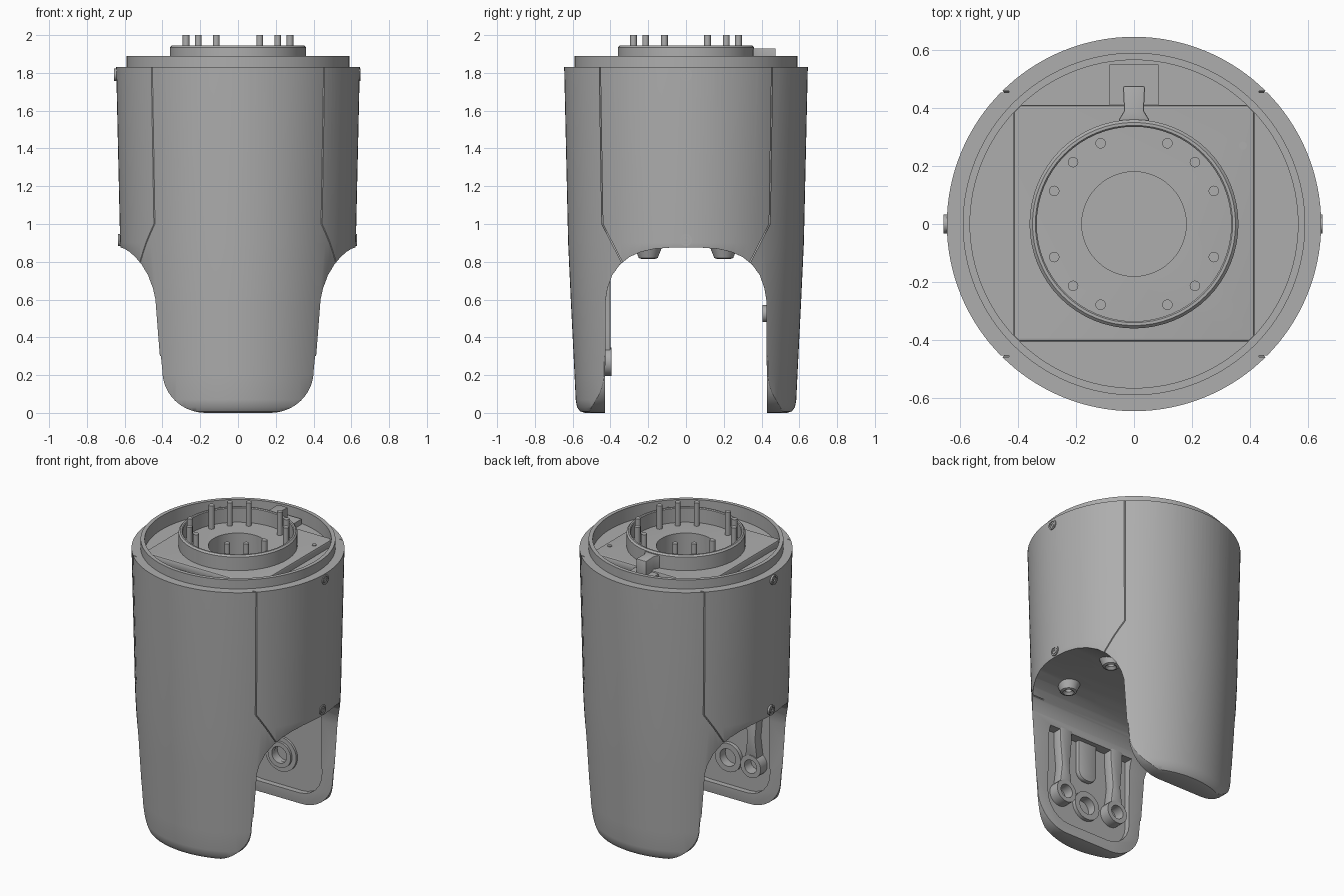
import bpy, bmesh, math
from mathutils import Matrix

old = bpy.data.objects.get("Cube")
if old:
    bpy.data.objects.remove(old, do_unlink=True)

grey = bpy.data.materials.new("mid grey")
grey.use_nodes = True
COLOUR = (0.42, 0.42, 0.42, 1)
grey.diffuse_color = COLOUR
grey.node_tree.nodes["Principled BSDF"].inputs["Base Color"].default_value = COLOUR


def finish(name, bm):
    bmesh.ops.remove_doubles(bm, verts=bm.verts, dist=1e-5)
    bmesh.ops.recalc_face_normals(bm, faces=bm.faces)
    mesh = bpy.data.meshes.new(name)
    bm.to_mesh(mesh)
    bm.free()
    mesh.materials.append(grey)
    ob = bpy.data.objects.new(name, mesh)
    bpy.context.collection.objects.link(ob)
    return ob


def lathe(name, profile, steps=32, axis="Z", at=(0, 0, 0)):
    """Spin a closed (radius, height) profile, then point it along an axis."""
    bm = bmesh.new()
    vs = [bm.verts.new((r, 0, h)) for r, h in profile]
    edges = [bm.edges.new((vs[i], vs[(i + 1) % len(vs)])) for i in range(len(vs))
             if profile[i][0] or profile[(i + 1) % len(vs)][0]]
    bmesh.ops.spin(bm, geom=vs + edges, cent=(0, 0, 0), axis=(0, 0, 1),
                   angle=math.tau, steps=steps, use_merge=True)
    turn = {"Z": Matrix(), "X": Matrix.Rotation(math.pi / 2, 4, "Y"),
            "Y": Matrix.Rotation(-math.pi / 2, 4, "X")}[axis]
    bm.transform(Matrix.Translation(at) @ turn)
    return finish(name, bm)


def disc(name, r, a, b, **kw):
    return lathe(name, [(0, a), (r, a), (r, b), (0, b)], **kw)


def ring(name, r, hole, a, b, **kw):
    return lathe(name, [(hole, a), (r, a), (r, b), (hole, b)], **kw)


def prism(name, pts, axis, a, b):
    """Extrude a flat outline along an axis from a to b."""
    place = {"X": lambda p: (a, p[0], p[1]), "Y": lambda p: (p[0], a, p[1]),
             "Z": lambda p: (p[0], p[1], a)}[axis]
    bm = bmesh.new()
    face = bm.faces.new([bm.verts.new(place(p)) for p in pts])
    moved = bmesh.ops.extrude_face_region(bm, geom=[face])["geom"]
    step = [(b - a) * (axis == c) for c in "XYZ"]
    bmesh.ops.translate(bm, vec=step, verts=[v for v in moved if isinstance(v, bmesh.types.BMVert)])
    return finish(name, bm)


def apply(ob, kind, **settings):
    mod = ob.modifiers.new(kind, kind)
    for key, value in settings.items():
        setattr(mod, key, value)
    bpy.context.view_layer.objects.active = ob
    bpy.ops.object.modifier_apply(modifier=mod.name)


def cut(ob, tool, operation="DIFFERENCE"):
    apply(ob, "BOOLEAN", object=tool, operation=operation, solver="EXACT")
    bpy.data.objects.remove(tool, do_unlink=True)


def soften(ob, width, segments=2):
    apply(ob, "BEVEL", width=width, segments=segments, limit_method="ANGLE",
          angle_limit=math.radians(40))


def mirrored(half):
    return half + [(-x, z) for x, z in reversed(half) if x]


def rounded(w, z0, z1, r, n=6):
    """Rectangle outline, half width w, with rounded lower corners."""
    arc = [(w - r + r * math.sin(t), z0 + r - r * math.cos(t))
           for t in (math.pi / 2 * i / n for i in range(n + 1))]
    return mirrored(arc + [(w, z1)])


# Body: tapered solid, arched slot through it, rounded leg ends
body = lathe("body", [(0, 0), (.535, 0), (.56, .008), (.577, .03), (.584, .07), (.59, .2),
                      (.61, .6), (.624, .9), (.645, 1.83), (.645, 2), (0, 2)], steps=128)
arch = [(.43, -.1), (.425, .6), (.415, .66), (.39, .73), (.35, .785), (.3, .825),
        (.24, .852), (.17, .868), (.08, .875)]
cut(body, prism("slot", mirrored(arch), "X", -1, 1))
leg_end = [(.4 - .23 * (1 - math.cos(t)), .22 - .22 * math.sin(t))
           for t in (math.pi / 2 * i / 12 for i in range(12, -1, -1))]
cut(body, prism("outline", mirrored(leg_end + [(.408, .3), (.8, .3), (.8, 2.2)]), "Y", -1, 1), "INTERSECT")
soften(body, .018, 3)

# Stepped collar, sunken top and centre bore
cut(body, lathe("top_cut", [(0, 1.5), (.18, 1.5), (.18, 1.8), (.565, 1.8), (.565, 1.89),
                            (.59, 1.89), (.59, 1.83), (.8, 1.83), (.8, 2.2), (0, 2.2)], steps=128))

# Recess on the inner face of each leg, seams around each side panel
for s in (-1, 1):
    cut(body, prism("recess", rounded(.32, .07, .69, .17), "Y", s * .38, s * .465))
    cut(body, disc("socket", .06, .45, .5, axis="Y", at=(0, 0, .28)) if s > 0
        else disc("socket", .06, -.5, -.45, axis="Y", at=(0, 0, .26)))
    for t in (-1, 1):
        g = .003
        path = [(.457, 1.9), (.443, 1), (.335, .79)]
        seam = [(t * (y + g), z) for y, z in path] + [(t * (y - g), z) for y, z in reversed(path)]
        cut(body, prism("seam", seam, "X", s * .43, s * .75))

# Square top plate trimmed to the collar
plate = prism("top_plate", [(-.415, -.405), (.415, -.405), (.415, .41), (-.415, .41)], "Z", 1.79, 1.845)
soften(plate, .01)
cut(plate, disc("trim", .564, 1.7, 2, steps=128), "INTERSECT")
cut(plate, disc("bore", .18, 1.7, 2, steps=48))

# Raised ring with pins, key lug and alignment stud
lathe("top_ring", [(.335, 1.84), (.36, 1.84), (.36, 1.935), (.35, 1.945), (.34, 1.945), (.335, 1.94)], steps=64)
for sx in (-1, 1):
    for sy in (-1, 1):
        for x, y in ((.115, .278), (.21, .213), (.275, .114)):
            disc("pin", .018, 1.84, 2, steps=16, at=(sx * x, sy * y, 0))
disc("stud", .014, 1.84, 1.85, steps=16, at=(.375, .27, 0))
lug = prism("key_lug", [(-.055, .355), (.055, .355), (.034, .39), (.038, .475),
                        (-.038, .475), (-.034, .39)], "Z", 1.8, 1.93)
soften(lug, .006)
prism("lug_block", [(-.085, .41), (.085, .41), (.085, .55), (-.085, .55)], "Z", 1.79, 1.835)

# Side screws and ceiling bosses
for s in (-1, 1):
    for z, r in ((1.79, .644), (.915, .6245)):
        ring("screw_rim", .032, .022, -.012, .005, axis="X", at=(s * r, 0, z))
        ring("screw_head", .018, .008, -.012, .004, axis="X", at=(s * r, 0, z), steps=20)
    for t in (-1, 1):
        lathe("ceiling_boss", [(.02, .83), (.035, .815), (.05, .82), (.07, .87), (.02, .87)],
              at=(s * .35, t * .2, 0))

# Front leg fittings: two hanging straps with eyelets, middle tab and bearing
for s in (-1, 1):
    ring("eyelet", .075, .045, -.47, -.395, axis="Y", at=(s * .2, 0, .27))
    strap = prism("strap", [(s * .2 + x, z) for x, z in
                            mirrored([(.045, .33), (.03, .45), (.045, .62), (.045, .71)])], "Y", -.47, -.4)
    soften(strap, .008)
tab = prism("middle_tab", rounded(.07, .43, .71, .06), "Y", -.47, -.435)
soften(tab, .008)
ring("front_bearing", .095, .058, -.47, -.44, axis="Y", at=(0, 0, .26))

# Back leg fittings: bearing and small stop
ring("back_bearing", .115, .085, .45, .47, axis="Y", at=(0, 0, .28))
ring("back_bearing_core", .085, .055, .435, .47, axis="Y", at=(0, 0, .28))
disc("stop", .045, .405, .47, axis="Y", at=(0, 0, .525))

# Smooth shading with crisp edges
for ob in bpy.context.scene.objects:
    ob.select_set(ob.type == "MESH")
bpy.ops.object.shade_smooth_by_angle(angle=math.radians(32))
